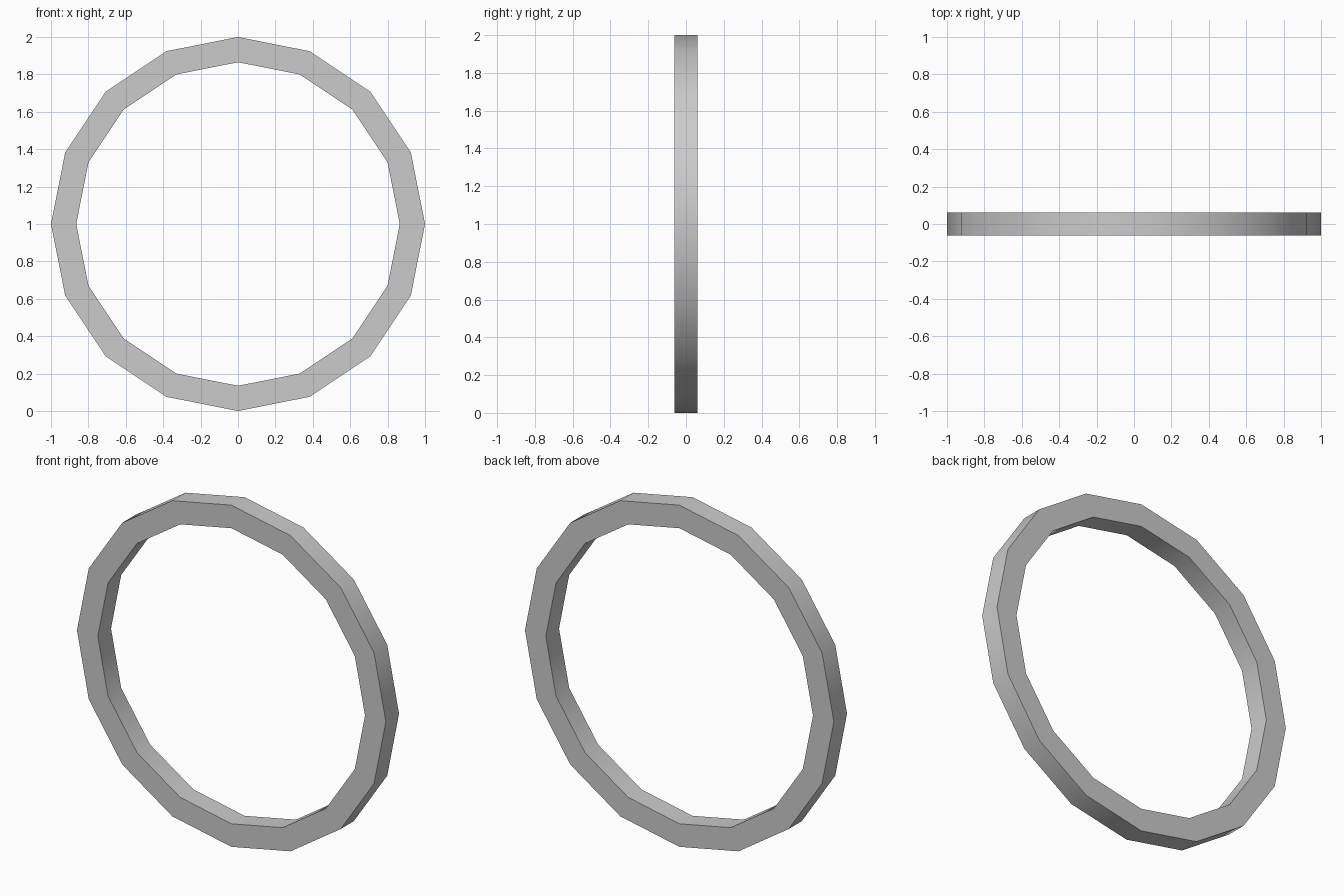
import bpy, bmesh
from math import cos, sin, tau, radians

if "Cube" in bpy.data.objects:
    bpy.data.objects.remove(bpy.data.objects["Cube"])

SIDES, OUTER, INNER, HALF_DEPTH, CENTRE_Z = 16, 1.0, 0.865, 0.061, 1.0

# Ring: a rectangular section swept round the y axis
bm = bmesh.new()
section = [(OUTER, -HALF_DEPTH), (OUTER, HALF_DEPTH), (INNER, HALF_DEPTH), (INNER, -HALF_DEPTH)]
loops = []
for i in range(SIDES):
    a = tau * i / SIDES
    loops.append([bm.verts.new((r * cos(a), y, CENTRE_Z + r * sin(a))) for r, y in section])
for i in range(SIDES):
    a, b = loops[i], loops[(i + 1) % SIDES]
    for j in range(4):
        k = (j + 1) % 4
        bm.faces.new((a[j], a[k], b[k], b[j]))
bmesh.ops.recalc_face_normals(bm, faces=bm.faces)

mesh = bpy.data.meshes.new("ring")
bm.to_mesh(mesh)
bm.free()
ring = bpy.data.objects.new("ring", mesh)
bpy.context.collection.objects.link(ring)

# Smooth rims with crisp edges against the flat faces
bpy.context.view_layer.objects.active = ring
ring.select_set(True)
bpy.ops.object.shade_smooth_by_angle(angle=radians(30))
